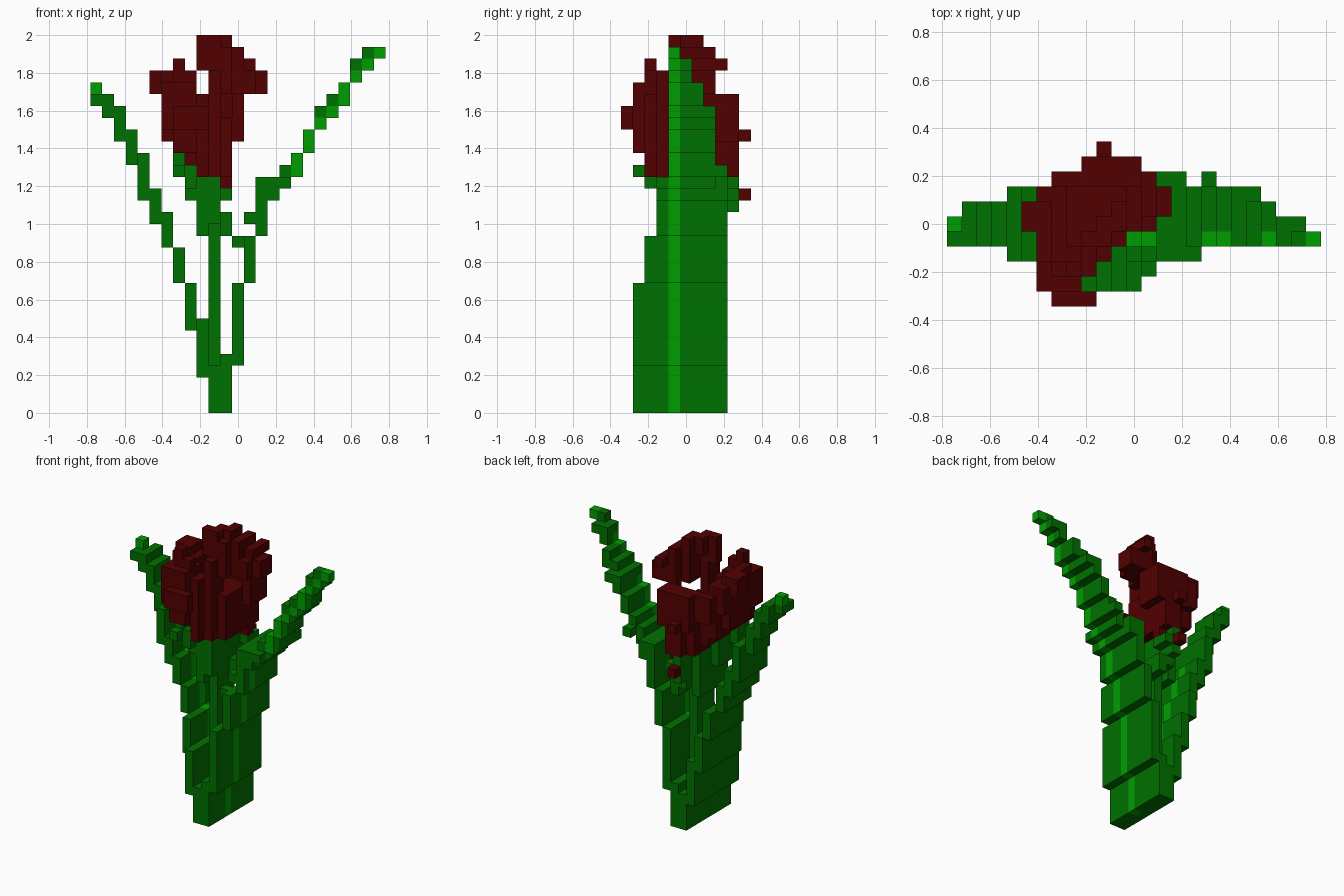
import bpy, bmesh
from mathutils import Vector

cube = bpy.data.objects.get("Cube")
if cube:
    bpy.data.objects.remove(cube, do_unlink=True)

S = 2 / 32                                   # block size
ORIGIN = Vector((-12.5 * S, -5.5 * S, 0))


def material(name, rgb):
    m = bpy.data.materials.new(name)
    m.use_nodes = True
    m.diffuse_color = (*rgb, 1)
    m.node_tree.nodes["Principled BSDF"].inputs["Base Color"].default_value = (*rgb, 1)
    return m


GREEN = material("leaf green", (0.0, 0.165, 0.0))
LIGHT = material("rib light green", (0.0, 0.34, 0.0))
RED = material("petal dark red", (0.083, 0.0, 0.0))


def cells(boxes):
    """Grid cells filled by boxes (i0, i1, j0, j1, k0, k1), ends included."""
    return {(i, j, k) for i0, i1, j0, j1, k0, k1 in boxes
            for i in range(i0, i1 + 1) for j in range(j0, j1 + 1) for k in range(k0, k1 + 1)}


def leaf_cells(steps):
    """Grid cells of a leaf given as single-column steps (i, j0, j1, k0, k1)."""
    return cells([(i, i, *rest) for i, *rest in steps])


def blocks(name, filled, mats, is_light=lambda c, axis, side: False):
    """Skin a set of cells with outward faces and merge the flat areas."""
    bm = bmesh.new()
    for c in filled:
        for axis in range(3):
            for side in (0, 1):
                n = list(c)
                n[axis] += 2 * side - 1
                if tuple(n) in filled:
                    continue
                u, v = (axis + 1) % 3, (axis + 2) % 3
                loop = []
                for a, b in ((0, 0), (1, 0), (1, 1), (0, 1)):
                    p = Vector(c)
                    p[axis] += side
                    p[u] += a
                    p[v] += b
                    loop.append(bm.verts.new(ORIGIN + p * S))
                f = bm.faces.new(loop if side else loop[::-1])
                f.material_index = 1 if is_light(c, axis, side) else 0
    bmesh.ops.remove_doubles(bm, verts=bm.verts, dist=S * 0.01)
    bmesh.ops.dissolve_limit(bm, angle_limit=0.01, verts=bm.verts, edges=bm.edges,
                             delimit={'MATERIAL'})
    me = bpy.data.meshes.new(name)
    bm.to_mesh(me)
    bm.free()
    for m in mats:
        me.materials.append(m)
    bpy.context.collection.objects.link(bpy.data.objects.new(name, me))


# Tall leaf, with a light rib along its middle
tall = leaf_cells([
    (11, 1, 8, 0, 4), (12, 1, 8, 4, 10), (13, 2, 8, 11, 14), (14, 3, 8, 15, 19),
    (15, 3, 8, 18, 19), (16, 3, 3, 19, 19), (16, 4, 7, 19, 20), (17, 8, 8, 20, 20),
    (17, 4, 7, 20, 21), (18, 4, 7, 22, 23), (19, 4, 7, 24, 25), (20, 4, 7, 25, 25),
    (20, 4, 6, 26, 26), (21, 4, 6, 26, 27), (22, 4, 5, 28, 29), (23, 4, 5, 29, 29),
    (23, 4, 4, 30, 30), (24, 4, 4, 30, 30), (12, 3, 3, 14, 14), (13, 3, 3, 16, 16)])
blocks("tall_leaf", tall, (GREEN, LIGHT),
       lambda c, axis, side: c[1] == 4 and not (c[0] in (14, 15, 16, 19, 20, 22, 23)
                                                and (c[0], 4, c[2] + 1) not in tall))

# Short leaf on the other side, with a light tip and a light rib low on its inner face
short = leaf_cells([
    (10, 1, 8, 0, 3), (9, 1, 8, 3, 7), (8, 2, 8, 7, 10), (7, 3, 8, 11, 13),
    (6, 3, 7, 14, 16), (5, 3, 7, 16, 18), (4, 3, 7, 18, 21), (3, 4, 6, 21, 23),
    (2, 4, 6, 23, 25), (1, 4, 6, 25, 26), (0, 4, 5, 26, 26), (0, 5, 5, 27, 27)])
blocks("short_leaf", short, (GREEN, LIGHT),
       lambda c, axis, side: c == (0, 5, 27)
       or (c[1] == 5 and c[0] >= 5 and side == 1 and axis != 1))

# Stem
blocks("stem", cells([(10, 10, 4, 6, 4, 20)]), (GREEN,))

# Small leaves cupping the flower
blocks("sepals", cells([
    (9, 9, 3, 7, 15, 19), (8, 8, 3, 5, 18, 20), (8, 8, 2, 2, 19, 20),
    (7, 7, 1, 1, 20, 20), (7, 7, 2, 3, 20, 21),
    (10, 10, 3, 8, 16, 19), (10, 10, 9, 9, 17, 19),
    (11, 11, 6, 8, 15, 16), (11, 11, 8, 9, 18, 18)]), (GREEN,))

# Flower cup, widening upward into flared petals
cup = cells([
    (9, 11, 4, 8, 20, 24), (9, 10, 3, 3, 20, 26), (9, 9, 2, 2, 20, 26),
    (8, 8, 3, 7, 21, 27), (7, 7, 3, 7, 22, 27), (6, 6, 3, 6, 23, 28),
    (6, 6, 1, 2, 24, 27), (6, 6, 7, 7, 25, 27), (5, 5, 5, 6, 27, 28),      # side petal
    (7, 9, 0, 0, 24, 25), (7, 8, 1, 1, 22, 27), (7, 8, 2, 2, 22, 28),
    (7, 7, 2, 2, 29, 29),                                                  # front petal
    (10, 11, 9, 9, 20, 22), (9, 12, 9, 9, 23, 26), (10, 10, 10, 10, 23, 23),
    (7, 8, 8, 8, 24, 26), (9, 11, 8, 8, 25, 26), (12, 12, 7, 8, 23, 26),   # back petal
    (12, 12, 5, 7, 27, 28), (13, 13, 5, 7, 27, 28), (13, 13, 6, 8, 29, 29),
    (14, 14, 6, 7, 27, 28)])                                               # far petal
hollow = cells([(8, 10, 4, 7, 25, 31)])
crown = cells([
    (10, 10, 3, 3, 26, 28), (10, 10, 4, 4, 25, 30), (11, 11, 4, 6, 27, 30),
    (12, 12, 5, 7, 27, 30), (9, 9, 4, 4, 29, 31), (10, 10, 4, 5, 30, 31),
    (11, 11, 5, 6, 31, 31)])
blocks("flower", (cup - hollow) | crown, (RED,))

# Loose petal bits below the flower
blocks("fallen_petals", cells([(10, 10, 10, 10, 18, 18), (11, 11, 8, 8, 19, 19)]), (RED,))
